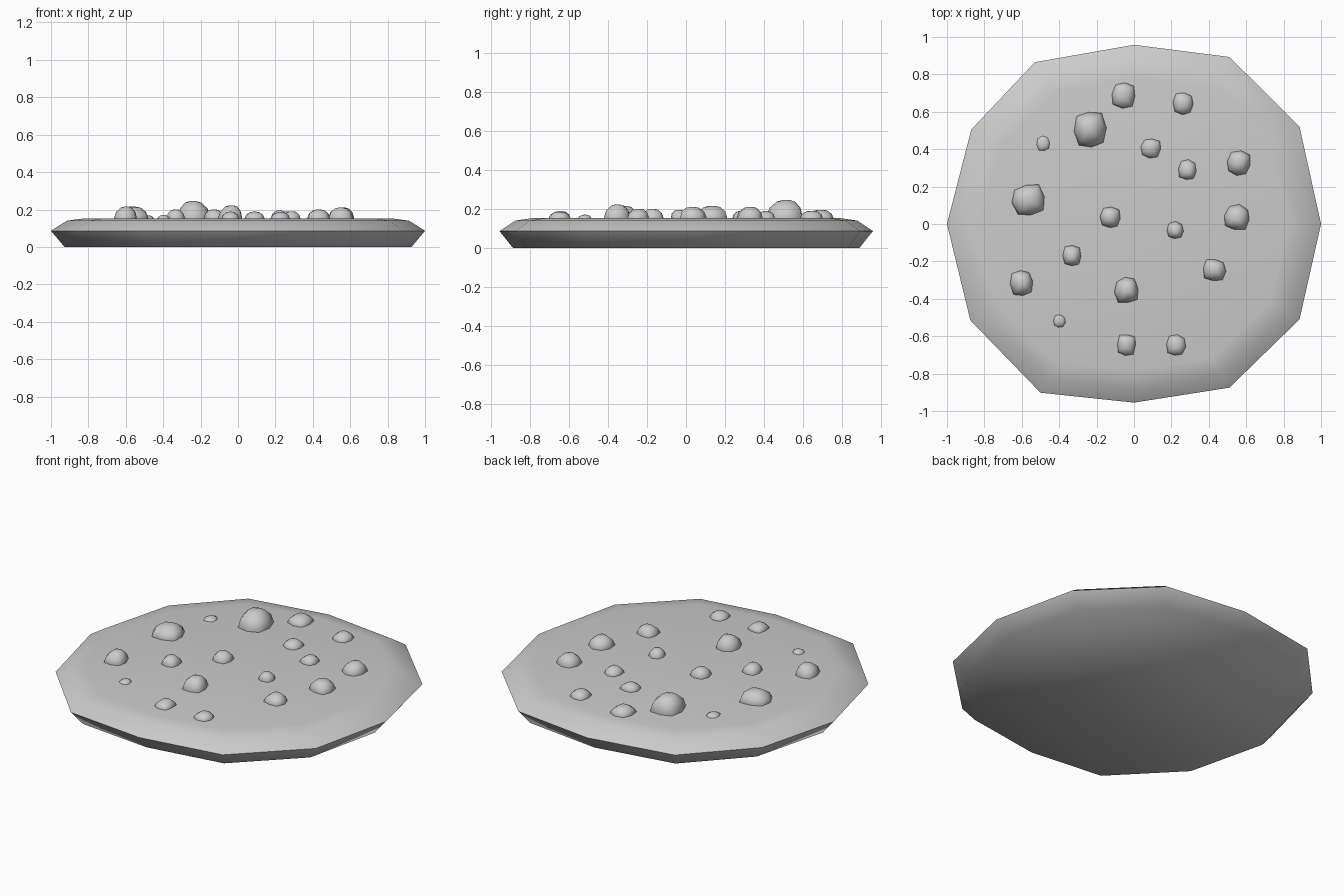
import bpy, math, random

if "Cube" in bpy.data.objects:
    bpy.data.objects.remove(bpy.data.objects["Cube"])
random.seed(4)


def build(name, verts, faces, angle):
    me = bpy.data.meshes.new(name)
    me.from_pydata(verts, [], faces)
    ob = bpy.data.objects.new(name, me)
    bpy.context.collection.objects.link(ob)
    bpy.ops.object.select_all(action='DESELECT')
    ob.select_set(True)
    bpy.context.view_layer.objects.active = ob
    bpy.ops.object.shade_smooth_by_angle(angle=math.radians(angle))
    return ob


def loft(rings):
    """Skin a stack of equal-length rings, capped at both ends."""
    n = len(rings[0])
    verts = [p for r in rings for p in r]
    faces = [tuple(reversed(range(n)))]
    for k in range(len(rings) - 1):
        for i in range(n):
            j = (i + 1) % n
            faces.append((k*n + i, k*n + j, (k+1)*n + j, (k+1)*n + i))
    faces.append(tuple(range((len(rings) - 1)*n, len(rings)*n)))
    return verts, faces


# Cookie base: irregular twelve-sided disc with bevelled rim
outline = [(1, 0), (.885, .52), (.51, .893), (0, .958), (-.53, .865), (-.87, .505),
           (-1, 0), (-.875, -.515), (-.5, -.902), (0, -.955), (.51, -.875), (.885, -.51)]
profile = [(.928, 0), (1, .086), (.915, .14), (.82, .153)]
build("cookie_base", *loft([[(x*s, y*s, z) for x, y in outline] for s, z in profile]), 80)

# Chips: x, y, half width, half depth, top height
chips = [(-.055, .69, .065, .07, .195), (.265, .645, .055, .06, .19),
         (-.235, .505, .085, .1, .245), (-.485, .43, .037, .042, .168),
         (.09, .405, .055, .055, .188), (.285, .29, .05, .055, .19),
         (.56, .325, .065, .068, .21), (-.565, .13, .085, .085, .215),
         (-.125, .035, .055, .06, .2), (.22, -.035, .047, .047, .195),
         (.55, .035, .068, .068, .21), (-.33, -.17, .05, .058, .2),
         (.43, -.245, .06, .06, .2), (-.6, -.315, .06, .07, .215),
         (-.04, -.355, .063, .07, .222), (-.4, -.52, .035, .035, .17),
         (-.04, -.645, .052, .058, .188), (.225, -.65, .053, .058, .185)]
dome = [(.9, -.3), (1, .15), (.85, .6), (.5, .92), (.2, 1)]
z0 = .145
for i, (cx, cy, rx, ry, top) in enumerate(chips):
    turn = random.uniform(-.2, .2)
    lumps = [random.uniform(.92, 1.06) for _ in range(8)]
    lean = (random.uniform(-.15, .15), random.uniform(-.15, .15))
    rings = []
    for s, h in dome:
        ring = []
        for k in range(8):
            a = k*math.pi/4 + turn
            r = s*lumps[k]*(1.1 if k % 2 else 1)
            ring.append((cx + rx*(r*math.cos(a) + lean[0]*max(h - .4, 0)),
                         cy + ry*(r*math.sin(a) + lean[1]*max(h - .4, 0)),
                         z0 + (top - z0)*h))
        rings.append(ring)
    build(f"chip_{i + 1}", *loft(rings), 75)
